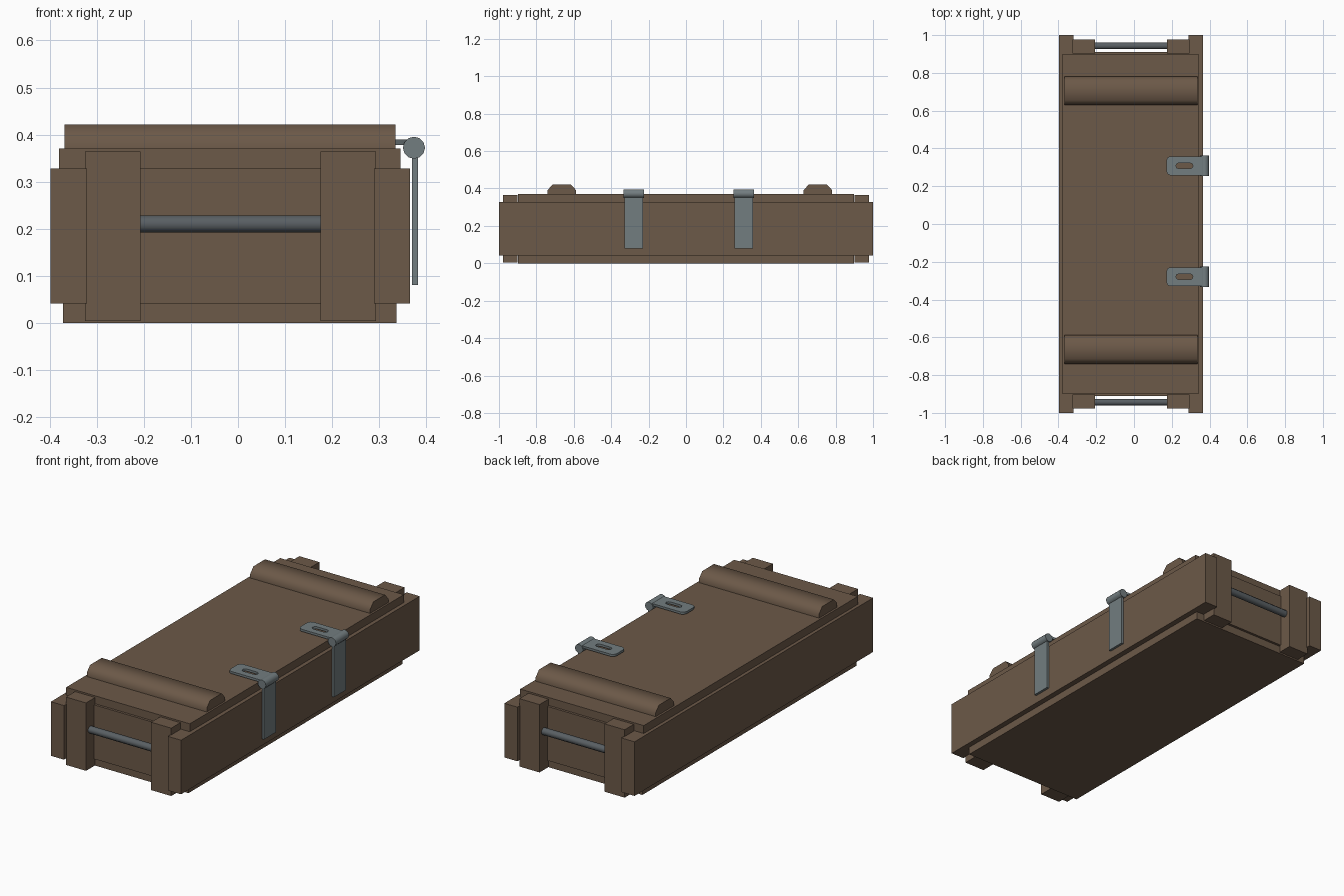
import bpy, bmesh
from math import sin, cos, pi, radians

if "Cube" in bpy.data.objects:
    bpy.data.objects.remove(bpy.data.objects["Cube"])

CX = -0.016  # crate centre line in x


def material(name, rgb):
    m = bpy.data.materials.new(name)
    m.diffuse_color = (*rgb, 1)
    m.use_nodes = True
    m.node_tree.nodes["Principled BSDF"].inputs["Base Color"].default_value = m.diffuse_color
    return m


WOOD = material("wood", (0.15, 0.10, 0.065))
STEEL = material("steel", (0.17, 0.205, 0.215))
DARK = material("dark_steel", (0.10, 0.115, 0.125))


def finish(name, bm, mat, smooth=None):
    bmesh.ops.recalc_face_normals(bm, faces=bm.faces)
    me = bpy.data.meshes.new(name)
    bm.to_mesh(me)
    bm.free()
    me.materials.append(mat)
    ob = bpy.data.objects.new(name, me)
    bpy.context.collection.objects.link(ob)
    if smooth:
        bpy.ops.object.select_all(action='DESELECT')
        ob.select_set(True)
        bpy.context.view_layer.objects.active = ob
        bpy.ops.object.shade_smooth_by_angle(angle=radians(smooth))
    return ob


def box(name, x, y, z, mat=WOOD):
    bm = bmesh.new()
    bmesh.ops.create_cube(bm, size=1)
    for v in bm.verts:
        for i, (a, b) in enumerate((x, y, z)):
            v.co[i] = (a + b) / 2 + v.co[i] * (b - a)
    return finish(name, bm, mat)


def prism(name, pts, vec, mat, smooth=None):
    """Extrude a closed outline along vec."""
    bm = bmesh.new()
    f = bm.faces.new([bm.verts.new(p) for p in pts])
    new = bmesh.ops.extrude_face_region(bm, geom=[f], use_keep_orig=True)["geom"]
    bmesh.ops.translate(bm, vec=vec, verts=[g for g in new if isinstance(g, bmesh.types.BMVert)])
    return finish(name, bm, mat, smooth)


def ring(n, r, offset=0.0):
    return [(r * cos(2 * pi * (i + offset) / n), r * sin(2 * pi * (i + offset) / n)) for i in range(n)]


# Lid and bottom boards
box("lid", (-0.38, 0.345), (-0.897, 0.897), (0.328, 0.37))
box("bottom", (-0.372, 0.337), (-0.897, 0.897), (0, 0.042))

for s, side in ((-1, "left"), (1, "right")):
    # Long side planks
    box(side + "_side", sorted((CX + s * 0.305, CX + s * 0.382)), (-1, 1), (0.041, 0.328))

for e, end in ((-1, "front"), (1, "back")):
    # End panel and its two posts
    box(end + "_panel", (-0.33, 0.298), sorted((e * 0.84, e * 0.91)), (0.041, 0.328))
    for s, side in ((-1, "left"), (1, "right")):
        box(f"{end}_{side}_post", sorted((CX + s * 0.191, CX + s * 0.309)),
            sorted((e * 0.902, e * 0.978)), (0.004, 0.364))
    # Carrying bar between the posts
    prism(end + "_handle", [(-0.21, e * 0.943 + a, 0.21 + b) for a, b in ring(8, 0.019, 0.5)],
          (0.388, 0, 0), DARK, 50)

# Chamfered battens across the lid
profile = [(-0.076, 0.365), (0.076, 0.365), (0.076, 0.391), (0.049, 0.421), (-0.049, 0.421), (-0.076, 0.391)]
for y, end in ((-0.664, "front"), (0.705, "back")):
    prism(end + "_batten", [(-0.369, y + a, z) for a, z in profile], (0.704, 0, 0), WOOD, 60)


def slotted_plate(name, y):
    """Rounded plate with a slot, filled from a 2D curve."""
    outer = [(0.385, -0.05), (0.385, 0.05), (0.19, 0.05), (0.177, 0.043),
             (0.171, 0.028), (0.171, -0.028), (0.177, -0.043), (0.19, -0.05)]
    slot = [(cx + 0.015 * cos(a), 0.015 * sin(a))
            for cx, start in ((0.297, -pi / 2), (0.237, pi / 2))
            for a in (start + i * pi / 4 for i in range(5))]
    cu = bpy.data.curves.new(name, 'CURVE')
    cu.dimensions, cu.fill_mode, cu.extrude = '2D', 'BOTH', 0.006
    for pts in (outer, slot):
        sp = cu.splines.new('POLY')
        sp.points.add(len(pts) - 1)
        for p, q in zip(sp.points, pts):
            p.co = (*q, 0, 1)
        sp.use_cyclic_u = True
    ob = bpy.data.objects.new(name, cu)
    ob.location = (0, y, 0.384)
    bpy.context.collection.objects.link(ob)
    bpy.ops.object.select_all(action='DESELECT')
    ob.select_set(True)
    bpy.context.view_layer.objects.active = ob
    bpy.ops.object.convert(target='MESH')
    ob = bpy.context.object
    ob.data.materials.clear()
    ob.data.materials.append(STEEL)


# Latches: plate, hinge barrel and hanging strap
for y, tag in ((-0.279, "front"), (0.308, "back")):
    slotted_plate(tag + "_latch_plate", y)
    prism(tag + "_latch_barrel", [(0.374 + a, y - 0.055, 0.372 + b) for a, b in ring(12, 0.0235)],
          (0, 0.11, 0), STEEL, 40)
    box(tag + "_latch_strap", (0.37, 0.383), (y - 0.05, y + 0.05), (0.08, 0.37), STEEL)
